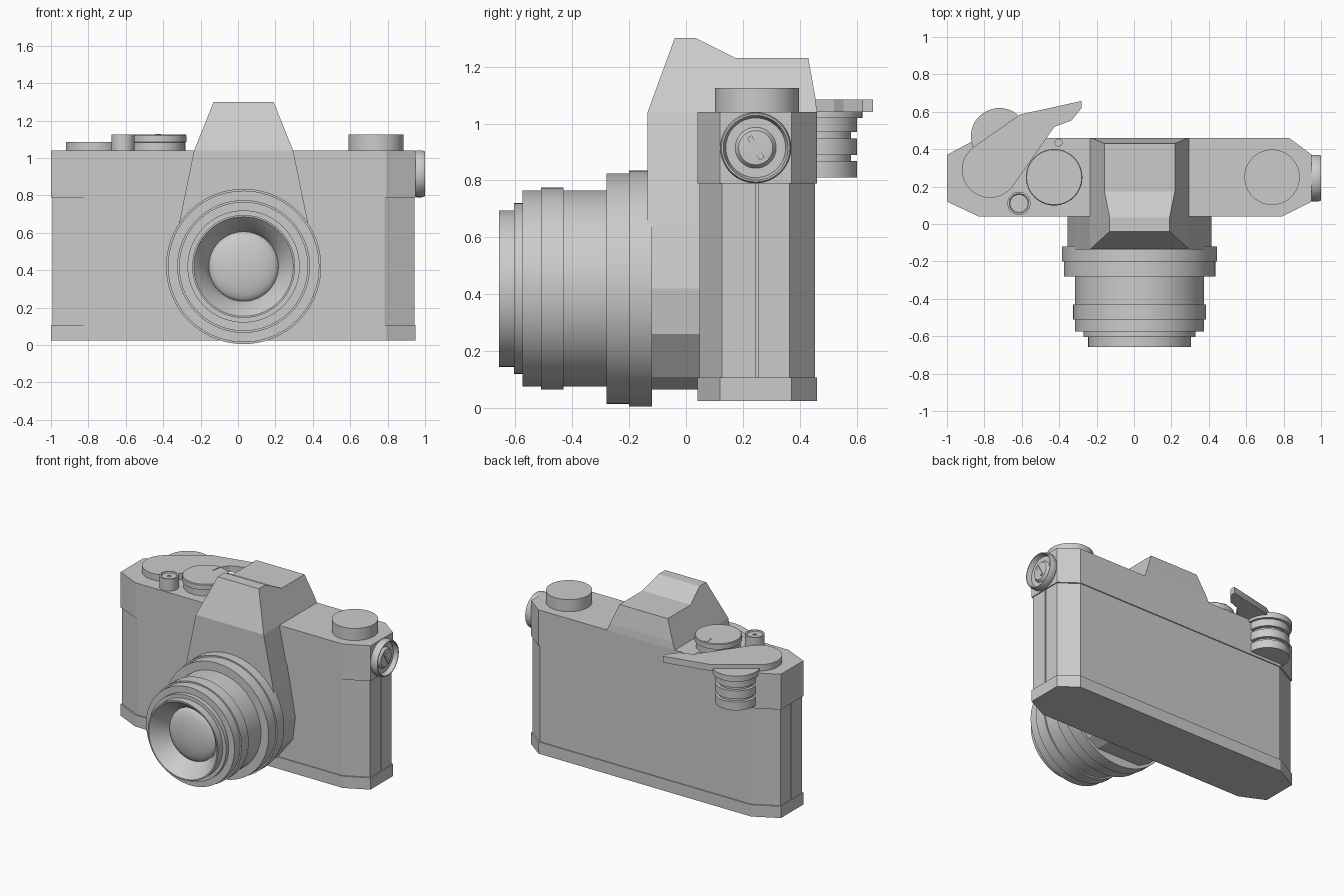
import bpy, bmesh, math
from mathutils import Matrix, Vector

cube = bpy.data.objects.get("Cube")
if cube:
    bpy.data.objects.remove(cube, do_unlink=True)

grey = bpy.data.materials.new("plain_grey")
grey.use_nodes = True
grey.diffuse_color = (0.6, 0.6, 0.6, 1)
grey.node_tree.nodes["Principled BSDF"].inputs["Base Color"].default_value = (0.6, 0.6, 0.6, 1)


def finish(name, bm, smooth=False):
    bmesh.ops.recalc_face_normals(bm, faces=bm.faces)
    mesh = bpy.data.meshes.new(name)
    bm.to_mesh(mesh)
    bm.free()
    mesh.materials.append(grey)
    ob = bpy.data.objects.new(name, mesh)
    bpy.context.collection.objects.link(ob)
    if smooth:
        bpy.ops.object.select_all(action='DESELECT')
        ob.select_set(True)
        bpy.context.view_layer.objects.active = ob
        bpy.ops.object.shade_smooth_by_angle(angle=math.radians(30))
    return ob


def loft(name, lower, upper, smooth=False):
    """Closed solid between two matching 3D loops."""
    bm = bmesh.new()
    a = [bm.verts.new(p) for p in lower]
    b = [bm.verts.new(p) for p in upper]
    n = len(a)
    bm.faces.new(a)
    bm.faces.new(b)
    for i in range(n):
        j = (i + 1) % n
        bm.faces.new((a[i], a[j], b[j], b[i]))
    return finish(name, bm, smooth)


def slab(name, outline, z0, z1, smooth=False):
    return loft(name, [(x, y, z0) for x, y in outline], [(x, y, z1) for x, y in outline], smooth)


def lathe(name, profile, loc, axis='Z', seg=48):
    """Revolve (radius, height) pairs; the height runs along the given axis."""
    rot = {'Z': Matrix(), 'Y': Matrix.Rotation(-math.pi / 2, 4, 'X'),
           'X': Matrix.Rotation(math.pi / 2, 4, 'Y')}[axis]
    m = Matrix.Translation(loc) @ rot
    bm = bmesh.new()
    rings = []
    for r, h in profile:
        count = seg if r > 0 else 1
        rings.append([bm.verts.new(m @ Vector((r * math.cos(t), r * math.sin(t), h)))
                      for t in (2 * math.pi * i / seg for i in range(count))])
    for a, b in zip(rings, rings[1:]):
        for i in range(seg):
            j = (i + 1) % seg
            if len(a) == 1:
                bm.faces.new((a[0], b[i], b[j]))
            elif len(b) == 1:
                bm.faces.new((a[i], a[j], b[0]))
            else:
                bm.faces.new((a[i], a[j], b[j], b[i]))
    return finish(name, bm, True)


def cylinder(name, x, y, r, z0, z1):
    return lathe(name, [(0, z0), (r, z0), (r, z1), (0, z1)], (x, y, 0))


# Body: base plate, two inset case halves with a side seam, top cover
front_edge = [(-1, .12), (-.83, .04), (.79, .04), (.95, .12)]
back_edge = [(.95, .37), (.83, .46), (-.83, .46), (-1, .37)]
outline = front_edge + back_edge


def inset(points, d=.007):
    return [(x - math.copysign(d, x), y + (d if y < .25 else -d)) for x, y in points]


slab("base_plate", outline, .025, .108)
slab("top_cover", outline, .79, 1.04)
slab("case_front", inset(front_edge) + [(.943, .246), (-.993, .246)], .108, .79)
slab("case_back", inset(back_edge) + [(-.993, .254), (.943, .254)], .108, .79)
slab("case_core", [(-.97, .2), (.92, .2), (.92, .3), (-.97, .3)], .108, .79)

# Lens housing, a tapered block in front of the body
CX = .03
half = [(.265, 1.04), (.345, .65), (.385, .42), (.365, .26), (.25, .11), (.17, .065)]
shape = [(CX + x, z) for x, z in half] + [(CX - x, z) for x, z in reversed(half)]
loft("lens_housing", [(x, -.135, z) for x, z in shape], [(x, .06, z) for x, z in shape])

# Viewfinder hump: side profile (y, z) with sides leaning inward
hump = [(-.135, 1.04), (-.04, 1.3), (.035, 1.3), (.175, 1.23),
        (.43, 1.23), (.455, 1.09), (.46, 1.04)]


def width(z):
    return .265 - (z - 1.04) * .404


loft("viewfinder_hump", [(CX - width(z), y, z) for y, z in hump],
     [(CX + width(z), y, z) for y, z in hump])

# Lens barrel with stepped rings and a cupped front
barrel = [(0, -.12), (.415, -.12), (.415, -.2), (.405, -.2), (.405, -.28), (.345, -.28),
          (.345, -.43), (.355, -.43), (.355, -.51), (.345, -.51), (.345, -.575),
          (.30, -.575), (.30, -.605), (.275, -.605), (.275, -.657), (.266, -.657),
          (.21, -.595), (.185, -.535), (0, -.535)]
lathe("lens_barrel", barrel, (CX, 0, .42), 'Y', 72)
dome = [(.187 * math.cos(a), -.535 - .05 * math.sin(a))
        for a in (math.pi / 2 * i / 8 for i in range(8))] + [(0, -.585)]
lathe("lens_glass", dome, (CX, 0, .42), 'Y', 72)

# Top controls
cylinder("rewind_knob", .738, .25, .148, 1.035, 1.125)
lathe("speed_dial", [(0, 1.035), (.142, 1.035), (.142, 1.082), (.151, 1.086),
                     (.151, 1.12), (.147, 1.125), (0, 1.125)], (-.427, .25, 0))
slab("dial_mark", [(-.432, .33), (-.422, .33), (-.412, .395), (-.442, .395)], 1.124, 1.129)
lathe("shutter_button", [(0, 1.035), (.062, 1.035), (.062, 1.125), (.052, 1.125),
                         (.048, 1.118), (.012, 1.118), (.012, 1.112), (0, 1.112)],
      (-.615, .11, 0), seg=32)
cylinder("index_pin", -.403, .435, .021, 1.035, 1.05)

# Winding lever: round pivot end sweeping to a bent tip
arc = [(-.77 + .15 * math.cos(t), .29 + .15 * math.sin(t))
       for t in (math.radians(125 + i * 200 / 20) for i in range(21))]
tip = [(-.425, .52), (-.335, .553), (-.28, .62), (-.28, .658), (-.61, .585)]
slab("winding_lever", arc + tip, 1.04, 1.085, True)

# Ribbed thumb spool behind the body
spool = [(0, .81), (.137, .81)]
for low, high in ((.81, .868), (.89, .948), (.97, 1.02)):
    spool += [(.137, low), (.137, high), (.115, high)]
    spool += [(.115, high + .022)] if high < 1 else []
spool = [p for i, p in enumerate(spool) if i == 0 or p != spool[i - 1]]
spool += [(0, 1.02)]
lathe("thumb_spool", spool, (-.72, .465, 0))
cylinder("spool_cap", -.72, .468, .152, 1.02, 1.06)

# Side socket knob with recessed slotted centre
lathe("side_knob", [(0, .94), (.118, .94), (.125, .955), (.125, .985), (.12, 1), (.114, 1),
                    (.105, .968), (.072, .968), (.06, .985), (0, .99)], (0, .245, .915), 'X')
c, s = math.cos(math.radians(120)), math.sin(math.radians(120))
bar = [(.245 + u * c - v * s, .915 + u * s + v * c)
       for u, v in ((-.045, -.01), (.045, -.01), (.045, .01), (-.045, .01))]
loft("side_knob_slot", [(.984, y, z) for y, z in bar], [(.993, y, z) for y, z in bar])
